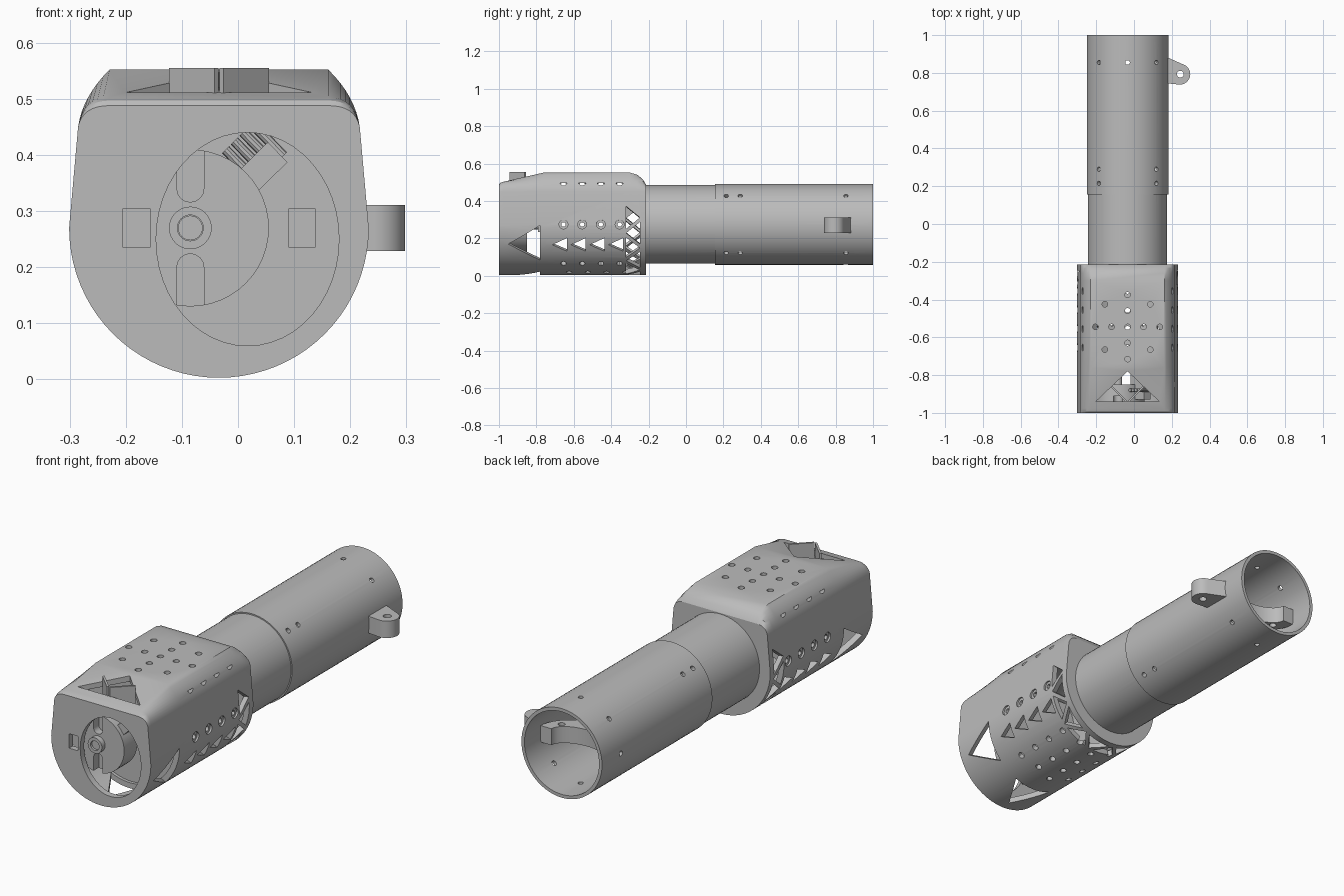
import bpy, bmesh, math
from mathutils import Vector

old = bpy.data.objects.get("Cube")
if old:
    bpy.data.objects.remove(old, do_unlink=True)

CX, CZ = -0.034, 0.27
X, Y, Z = Vector((1, 0, 0)), Vector((0, 1, 0)), Vector((0, 0, 1))

grey = bpy.data.materials.new("light_grey")
grey.use_nodes = True
grey.diffuse_color = (0.5, 0.5, 0.5, 1)
grey.node_tree.nodes["Principled BSDF"].inputs["Base Color"].default_value = (0.5, 0.5, 0.5, 1)


def loft(bm, rings, closed=False):
    """Skin a list of point rings; cap the ends unless the loft is closed."""
    vs = [[bm.verts.new(p) for p in ring] for ring in rings]
    pairs = list(zip(vs, vs[1:])) + ([(vs[-1], vs[0])] if closed else [])
    for a, b in pairs:
        for i in range(len(a)):
            j = (i + 1) % len(a)
            bm.faces.new((a[i], a[j], b[j], b[i]))
    if not closed:
        bm.faces.new(vs[0])
        bm.faces.new(vs[-1])


def prism(bm, centre, u, v, pts, depth):
    """Extrude a flat outline, drawn along u and v, to both sides of centre."""
    c, n = Vector(centre), u.cross(v) * depth / 2
    loft(bm, [[c + u * a + v * b + n * s for a, b in pts] for s in (-1, 1)])


def oval(rx, ry=None, n=24):
    ry = ry or rx
    return [(rx * math.cos(2 * math.pi * i / n), ry * math.sin(2 * math.pi * i / n)) for i in range(n)]


def rect(w, h):
    return [(-w / 2, -h / 2), (w / 2, -h / 2), (w / 2, h / 2), (-w / 2, h / 2)]


def finish(name, bm):
    bmesh.ops.recalc_face_normals(bm, faces=bm.faces[:])
    me = bpy.data.meshes.new(name)
    bm.to_mesh(me)
    bm.free()
    ob = bpy.data.objects.new(name, me)
    bpy.context.collection.objects.link(ob)
    me.materials.append(grey)
    return ob


def cut(ob, bm):
    """Subtract the cutter mesh from the object and keep the result."""
    cutter = finish("cutter", bm)
    cutter.hide_render = True
    mod = ob.modifiers.new("cut", "BOOLEAN")
    mod.operation, mod.solver, mod.object = "DIFFERENCE", "EXACT", cutter
    mod.use_self = True
    deps = bpy.context.evaluated_depsgraph_get()
    me = bpy.data.meshes.new_from_object(ob.evaluated_get(deps))
    ob.modifiers.clear()
    ob.data = me
    bpy.data.objects.remove(cutter, do_unlink=True)


def radial(bm, angle, y, pts, r=0.267, depth=0.12, cz=CZ):
    """Prism pointing outward from the long axis; outline is (around, along y)."""
    a = math.radians(angle)
    out = Vector((math.cos(a), 0, math.sin(a)))
    # mirror the tangent on the other side so paired cuts match
    around = Vector((-math.sin(a), 0, math.cos(a)))
    prism(bm, Vector((CX, y, cz)) + out * r, around, Y, pts, depth)


def lathe(bm, profile, cx=CX, cz=0.275, n=64):
    loft(bm, [[(cx + r * c, y, cz + r * s) for c, s in oval(1, n=n)] for r, y in profile], True)


def section(y, top, scale=1.0):
    """Round-bottomed housing outline with softened upper shoulders."""
    pts = [(0.267 * math.cos(math.pi * i / 40), -0.267 * math.sin(math.pi * i / 40)) for i in range(41)]
    h = top - CZ
    p0, p1, p2 = (0.251, 0.18), (0.243, 0.235 if top > 0.51 else h), (0.195, h)
    side = []
    for i in range(9):
        t = i / 8
        side.append([a * (1 - t) ** 2 + 2 * b * t * (1 - t) + c * t * t for a, b, c in zip(p0, p1, p2)])
    pts += [(-a, b) for a, b in side] + [(a, b) for a, b in reversed(side)]
    return [(CX + a * scale, y, CZ + b * scale) for a, b in pts]


# Housing shell with hollow interior
bm = bmesh.new()
loft(bm, [section(*s) for s in ((-1, 0.488), (-0.993, 0.497), (-0.975, 0.503), (-0.76, 0.552),
                                (-0.30, 0.552), (-0.26, 0.54), (-0.23, 0.515), (-0.215, 0.49))])
housing = finish("housing", bm)
bm = bmesh.new()
loft(bm, [section(y, top, 0.9) for y, top in ((-0.97, 0.505), (-0.76, 0.552), (-0.30, 0.552), (-0.24, 0.51))])
cut(housing, bm)

# Shallow screw recesses on both flanks
rows = [-0.655 + 0.1 * i for i in range(4)]
bm = bmesh.new()
for y in rows:
    for angle in (1, 179):
        radial(bm, angle, y, oval(0.024, n=16), 0.267, 0.02)
cut(housing, bm)

# Windows, vents and holes in the housing
bm = bmesh.new()
prism(bm, (0.017, -1, 0.25), X, Z, oval(0.163, 0.19, 48), 0.1)
prism(bm, (-0.181, -1, 0.27), X, Z, rect(0.048, 0.07), 0.1)
prism(bm, (CX, -0.86, 0.52), X, Y, [(-0.168, -0.08), (0.168, -0.08), (0, 0.08)], 0.12)
window = [(-0.1, 0.085), (0.1, 0.085), (0, -0.085)]
vent = [(-0.038, 0.038), (0.038, 0.038), (0, -0.04)]
for angle in (-22, -90, -158):
    radial(bm, angle, -0.865, window)
for y in rows:
    for side in (0, 1):
        for angle, shape, shift in ((45, oval(0.021, n=16), 0), (1, oval(0.012, n=12), 0),
                                    (-23, vent, -0.02), (-50, oval(0.015, n=12), 0),
                                    (-70, oval(0.015, n=12), 0.03)):
            radial(bm, 180 - angle if side else angle, y + shift, shape)
    radial(bm, -90, y, oval(0.015, n=12))
# Alternating triangle lattice around the rear
for i in range(12):
    flip = 1 if i % 2 else -1
    radial(bm, 9 - 18 * i, -0.283, [(-0.06, 0.037 * flip), (0.06, 0.037 * flip), (0, -0.037 * flip)])
# Vent pattern in the roof
spots = [(0, 0)]
for i in range(4):
    a = i * math.pi / 2
    spots += [(d * math.cos(a + o), d * math.sin(a + o)) for d, o in ((0.085, 0), (0.17, 0), (0.17, math.pi / 4))]
for dx, dy in spots:
    prism(bm, (CX + dx, -0.545 + dy, 0.54), X, Y, oval(0.015, n=14), 0.12)
cut(housing, bm)

# Bulkhead behind the front chamber, with a small pad
bm = bmesh.new()
loft(bm, [section(-0.765, 0.54, 0.91), section(-0.75, 0.54, 0.91)])
prism(bm, (0.114, -0.775, 0.27), X, Z, rect(0.048, 0.07), 0.03)
bulkhead = finish("bulkhead", bm)

# Rotor with two rounded slots
RX = -0.085
bm = bmesh.new()
prism(bm, (RX, -0.90, 0.27), X, Z, oval(0.14, n=48), 0.1)
rotor = finish("rotor", bm)
bm = bmesh.new()
for s in (-1, 1):
    arc = [(0.024 * math.cos(math.pi * i / 8), -0.024 * math.sin(math.pi * i / 8)) for i in range(9)]
    slot = [(a, s * b) for a, b in arc + [(-0.024, 0.1), (0.024, 0.1)]]
    prism(bm, (RX, -0.95, 0.27 + s * 0.07), X, Z, slot, 0.08)
cut(rotor, bm)

# Hub ring and shaft
bm = bmesh.new()
lathe(bm, [(0.038, -0.94), (0.038, -0.975), (0.023, -0.975), (0.023, -0.94)], RX, 0.27, 32)
hub = finish("hub_ring", bm)
bm = bmesh.new()
prism(bm, (RX, -0.86, 0.27), X, Z, oval(0.022), 0.21)
shaft = finish("shaft", bm)

# Ribbed block beside the rotor
bm = bmesh.new()
along, across = Vector((0.7, 0, -0.714)), Vector((0.714, 0, 0.7))
prism(bm, Vector((0.035, -0.86, 0.37)), along, across, rect(0.05, 0.1), 0.14)
for i in range(4):
    c = Vector((0.02, -0.88, 0.395)) + across * (0.022 * i - 0.02)
    prism(bm, c, across, Y, oval(0.009, n=10), 0.08)
ribs = finish("ribbed_block", bm)

# Angled vanes in the roof window
bm = bmesh.new()
for s in (-1, 1):
    u = Vector((s * 0.707, 0.707, 0))
    prism(bm, Vector((CX + s * 0.045, -0.90, 0.5)), u, Z, rect(0.115, 0.11), 0.01)
vanes = finish("roof_vanes", bm)

# Inner neck tube and outer rear tube
bm = bmesh.new()
lathe(bm, [(0.21, -0.23), (0.21, 0.25), (0.19, 0.25), (0.19, -0.23)])
neck = finish("neck_tube", bm)
bm = bmesh.new()
lathe(bm, [(0.216, 0.155), (0.216, 1), (0.2, 1), (0.2, 0.155)])
tube = finish("rear_tube", bm)
for ob, levels in ((tube, ((0.855, 45), (0.29, 90), (0.215, 90))), (neck, ((0.215, 90),))):
    bm = bmesh.new()
    for y, step in levels:
        for a in range(45, 405, step):
            radial(bm, a, y, oval(0.012, n=14), 0.2, 0.08, 0.275)
    cut(ob, bm)

# Mounting ear on the tube side
bm = bmesh.new()
tip = [(0.243 + 0.055 * math.cos(math.radians(a)), 0.793 + 0.055 * math.sin(math.radians(a)))
       for a in range(-90, 76, 15)]
prism(bm, (0, 0, 0.27), X, Y, [(0.17, 0.745)] + tip + [(0.17, 0.885)], 0.082)
ear = finish("mounting_ear", bm)
bm = bmesh.new()
prism(bm, (0.245, 0.793, 0.27), X, Y, oval(0.018), 0.2)
cut(ear, bm)

# Curved bridge inside the rear tube
bm = bmesh.new()
arc = [math.radians(180 + 7.5 * i) for i in range(25)]
outer = [(0.197 * math.cos(a), 0.16 * math.sin(a)) for a in arc]
inner = [(0.14 * math.cos(a), 0.08 * math.sin(a)) for a in reversed(arc)]
prism(bm, (CX, 0.88, 0.27), X, Y, outer + inner, 0.08)
bridge = finish("inner_bridge", bm)
bm = bmesh.new()
for s in (-1, 1):
    prism(bm, (CX + s * 0.13, 0.815, 0.27), X, Y, oval(0.016), 0.2)
cut(bridge, bm)

# Smooth curved faces while keeping edges crisp
bpy.ops.object.select_all(action="DESELECT")
for ob in (housing, bulkhead, rotor, hub, shaft, ribs, vanes, neck, tube, ear, bridge):
    ob.select_set(True)
    bpy.context.view_layer.objects.active = ob
bpy.ops.object.shade_smooth_by_angle(angle=math.radians(30))
